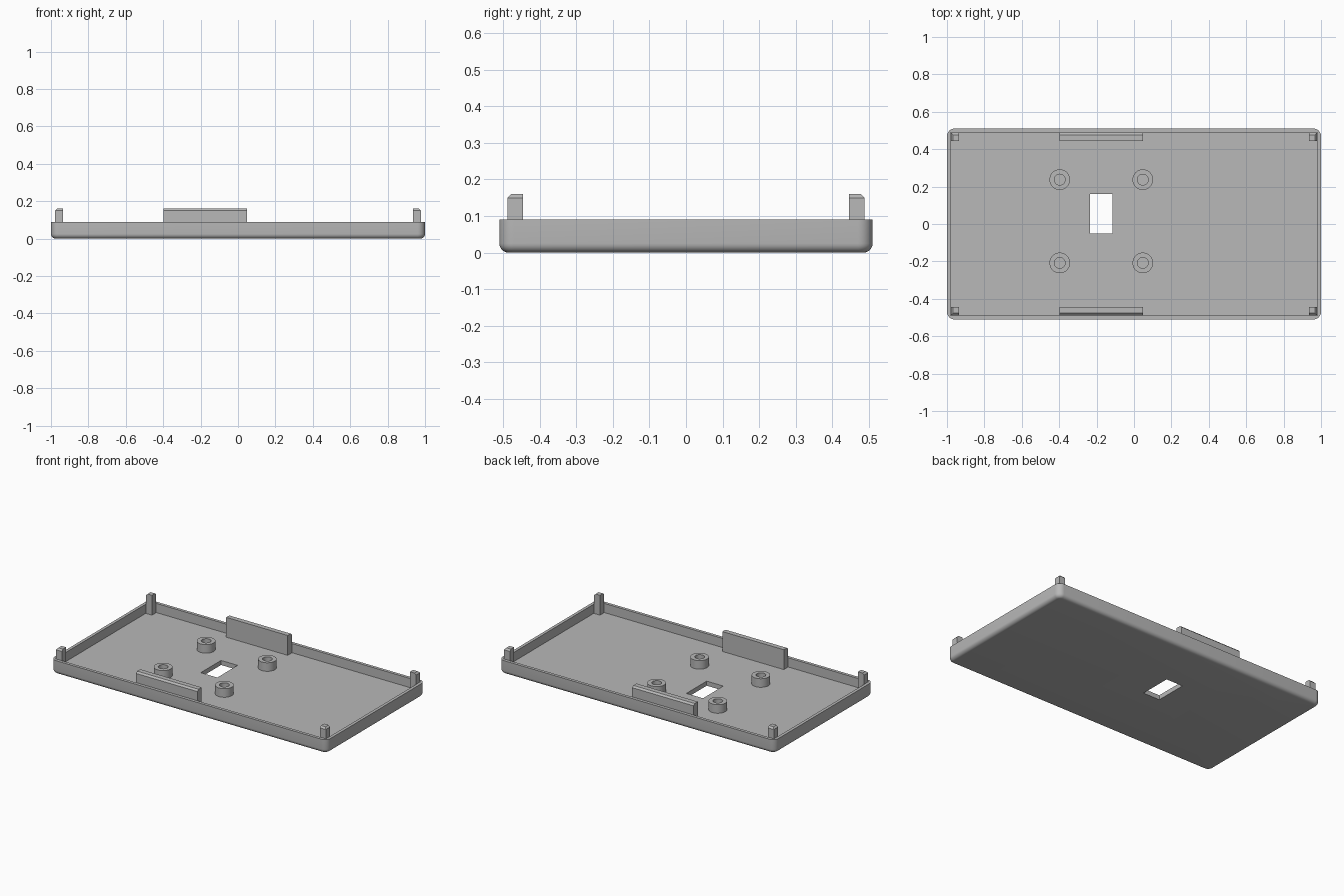
import bpy, bmesh
from math import sin, cos, pi

cube = bpy.data.objects.get("Cube")
if cube:
    bpy.data.objects.remove(cube, do_unlink=True)

# One plain grey plastic
grey = bpy.data.materials.new("grey plastic")
grey.use_nodes = True
GREY = (0.48, 0.48, 0.48, 1)
grey.diffuse_color = GREY
grey.node_tree.nodes["Principled BSDF"].inputs["Base Color"].default_value = GREY

HALF_X, HALF_Y, WALL_TOP = 1.0, 0.51, 0.09
WALL, FLOOR, LIP_TOP = 0.02, 0.03, 0.16
CORNER, FILLET = 0.04, 0.025


def loft(name, rings, closed=False):
    """Skin a stack of rings; cap the ends, or join last to first."""
    bm = bmesh.new()
    loops = [[bm.verts.new(p) for p in ring] for ring in rings]
    n = len(loops[0])
    pairs = list(zip(loops, loops[1:]))
    if closed:
        pairs.append((loops[-1], loops[0]))
    else:
        bm.faces.new(loops[0][::-1])
        bm.faces.new(loops[-1])
    for a, b in pairs:
        for i in range(n):
            j = (i + 1) % n
            bm.faces.new((a[i], a[j], b[j], b[i]))
    bmesh.ops.recalc_face_normals(bm, faces=bm.faces)
    mesh = bpy.data.meshes.new(name)
    bm.to_mesh(mesh)
    bm.free()
    mesh.materials.append(grey)
    obj = bpy.data.objects.new(name, mesh)
    bpy.context.collection.objects.link(obj)
    return obj


def rect(x0, x1, y0, y1, z):
    return [(x0, y0, z), (x1, y0, z), (x1, y1, z), (x0, y1, z)]


def box(name, x0, x1, y0, y1, z0, z1):
    return loft(name, [rect(x0, x1, y0, y1, z0), rect(x0, x1, y0, y1, z1)])


def rounded_rect(inset, z, steps=8):
    r = CORNER - inset
    ring = []
    for q, (sx, sy) in enumerate([(1, 1), (-1, 1), (-1, -1), (1, -1)]):
        for k in range(steps + 1):
            a = (q + k / steps) * pi / 2
            ring.append((sx * (HALF_X - CORNER) + r * cos(a),
                         sy * (HALF_Y - CORNER) + r * sin(a), z))
    return ring


def circle(x, y, r, z, sides=40):
    return [(x + r * cos(2 * pi * i / sides), y + r * sin(2 * pi * i / sides), z)
            for i in range(sides)]


def smooth(obj):
    bpy.ops.object.select_all(action='DESELECT')
    obj.select_set(True)
    bpy.context.view_layer.objects.active = obj
    bpy.ops.object.shade_smooth_by_angle(angle=pi / 6)


# Tray shell: rounded slab with a filleted underside
arcs = [k / 6 * pi / 2 for k in range(7)]
rings = [rounded_rect(FILLET * (1 - sin(a)), FILLET * (1 - cos(a))) for a in arcs]
tray = loft("tray", rings + [rounded_rect(0, WALL_TOP)])

# Hollow the tray and cut the floor window
ix, iy = HALF_X - WALL, HALF_Y - WALL
cutters = [box("cavity_cutter", -ix, ix, -iy, iy, FLOOR, 0.3),
           box("window_cutter", -0.235, -0.115, -0.05, 0.16, -0.1, 0.2)]
bpy.context.view_layer.objects.active = tray
for cutter in cutters:
    mod = tray.modifiers.new(cutter.name, 'BOOLEAN')
    mod.operation, mod.solver, mod.object = 'DIFFERENCE', 'EXACT', cutter
    bpy.ops.object.modifier_apply(modifier=mod.name)
    bpy.data.objects.remove(cutter, do_unlink=True)
smooth(tray)

# Four hollow screw standoffs
for x in (-0.397, 0.047):
    for y in (-0.208, 0.237):
        side = ("left" if x > 0 else "right") + ("_back" if y > 0 else "_front")
        low, high = FLOOR - 0.002, 0.086
        post = loft("standoff_" + side,
                    [circle(x, y, 0.055, low), circle(x, y, 0.055, high),
                     circle(x, y, 0.029, high), circle(x, y, 0.029, low)], closed=True)
        smooth(post)


def tab(name, x0, x1, sy, cut_x0=0, cut_x1=0):
    """Upright tab against the front or back wall, chamfered on its outer top."""
    outer, inner, c = iy - 0.002, iy - 0.045, 0.011

    def ring(z, c):
        ya, yb = sorted((sy * inner, sy * (outer - c)))
        return rect(x0 + c * cut_x0, x1 - c * cut_x1, ya, yb, z)

    loft(name, [ring(FLOOR - 0.002, 0), ring(LIP_TOP - c, 0), ring(LIP_TOP, c)])


# Long wall tabs and corner posts, front and back
for sy, end in ((-1, "front"), (1, "back")):
    tab("long_tab_" + end, -0.397, 0.048, sy)
    tab("corner_post_right_" + end, -ix + 0.002, -ix + 0.045, sy, cut_x0=1)
    tab("corner_post_left_" + end, ix - 0.045, ix - 0.002, sy, cut_x1=1)
